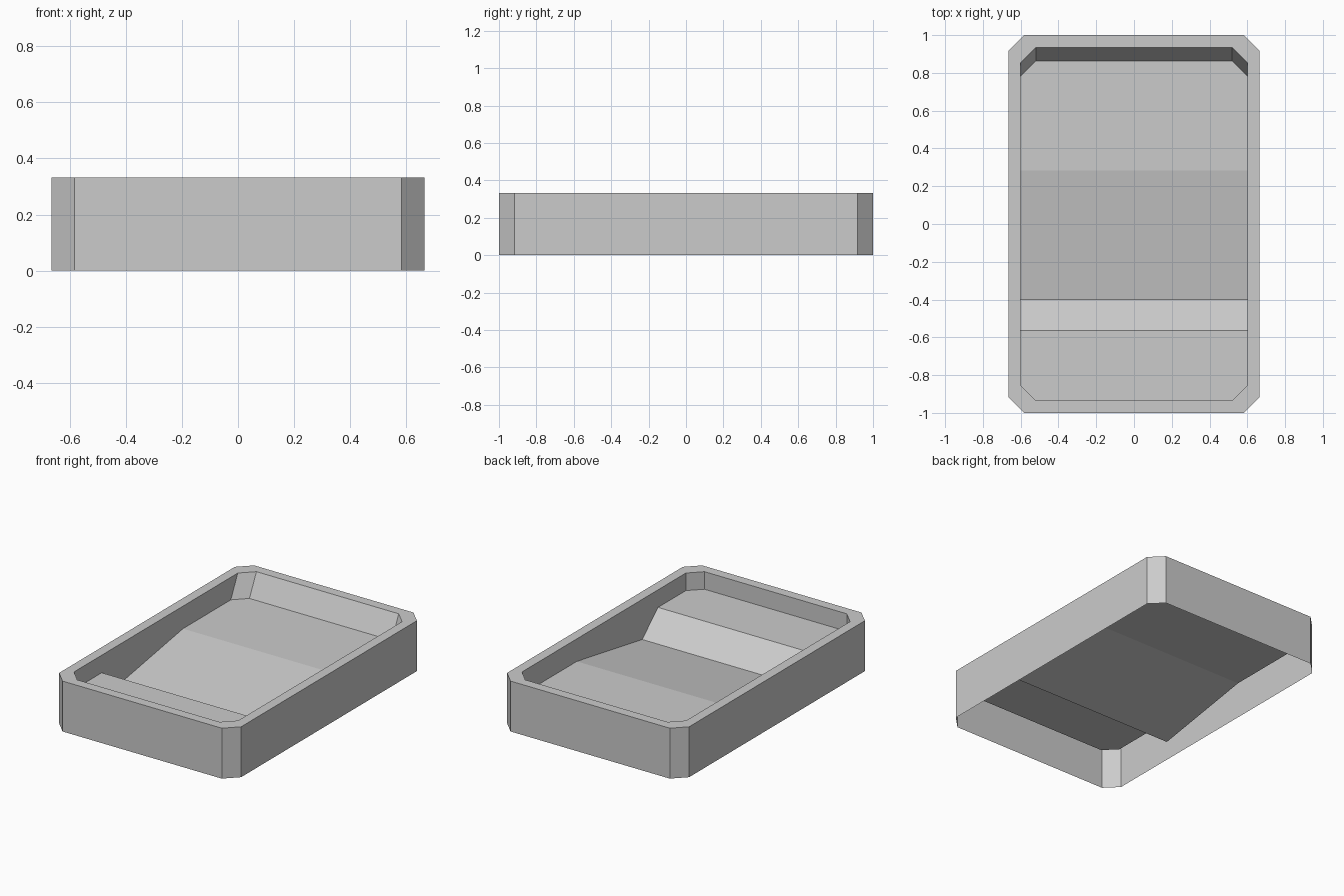
import bpy
import bmesh

cube = bpy.data.objects.get("Cube")
if cube:
    bpy.data.objects.remove(cube, do_unlink=True)

grey = bpy.data.materials.new("plain_grey")
grey.use_nodes = True
grey.diffuse_color = (0.6, 0.6, 0.6, 1)
grey.node_tree.nodes["Principled BSDF"].inputs["Base Color"].default_value = (0.6, 0.6, 0.6, 1)

TOP = 0.333
SHELF, VALLEY, REST = 0.217, 0.068, 0.184      # floor heights
LEAN = 0.073                                   # slant of the rear inner wall


def octagon(bm, hx, hy, cut, z_front, z_rear, rear_shift=0.0):
    """Rectangle with clipped corners, counter-clockwise from the front of +x."""
    cx, cy = hx - cut, hy - cut
    pts = [(hx, -cy), (hx, cy), (cx, hy), (-cx, hy),
           (-hx, cy), (-hx, -cy), (-cx, -hy), (cx, -hy)]
    return [bm.verts.new((x, y - rear_shift if y > 0 else y,
                          z_rear if y > 0 else z_front)) for x, y in pts]


def bridge(bm, a, b, inserts=None):
    """Join two rings; inserts adds extra points along chosen edges of ring b."""
    for i in range(len(a)):
        j = (i + 1) % len(a)
        extra = (inserts or {}).get(i, [])
        bm.faces.new([a[i], a[j], b[j], *reversed(extra), b[i]])


def finish(bm, name):
    mesh = bpy.data.meshes.new(name)
    bm.to_mesh(mesh)
    bm.free()
    mesh.materials.append(grey)
    obj = bpy.data.objects.new(name, mesh)
    bpy.context.collection.objects.link(obj)


# Outer wall with flat rim, open underneath
bm = bmesh.new()
base = octagon(bm, 0.665, 1.0, 0.083, 0, 0)
edge = octagon(bm, 0.665, 1.0, 0.083, TOP, TOP)
lip = octagon(bm, 0.6, 0.935, 0.08, TOP, TOP)
bridge(bm, base, edge)
bridge(bm, edge, lip)
finish(bm, "outer_case")

# Recessed well: inner walls and a thin stepped floor
bm = bmesh.new()
lip = octagon(bm, 0.6, 0.935, 0.08, TOP, TOP)
f = octagon(bm, 0.6, 0.935, 0.08, SHELF, REST, LEAN)
folds = [(-0.565, SHELF), (-0.4, VALLEY), (0.283, REST)]
pos = [bm.verts.new((0.6, y, z)) for y, z in folds]
neg = [bm.verts.new((-0.6, y, z)) for y, z in folds]
bridge(bm, lip, f, {0: pos, 4: neg[::-1]})
bm.faces.new([f[5], f[6], f[7], f[0], pos[0], neg[0]])
for k in range(len(folds) - 1):
    bm.faces.new([neg[k], pos[k], pos[k + 1], neg[k + 1]])
bm.faces.new([neg[-1], pos[-1], f[1], f[2], f[3], f[4]])
finish(bm, "inner_well")
